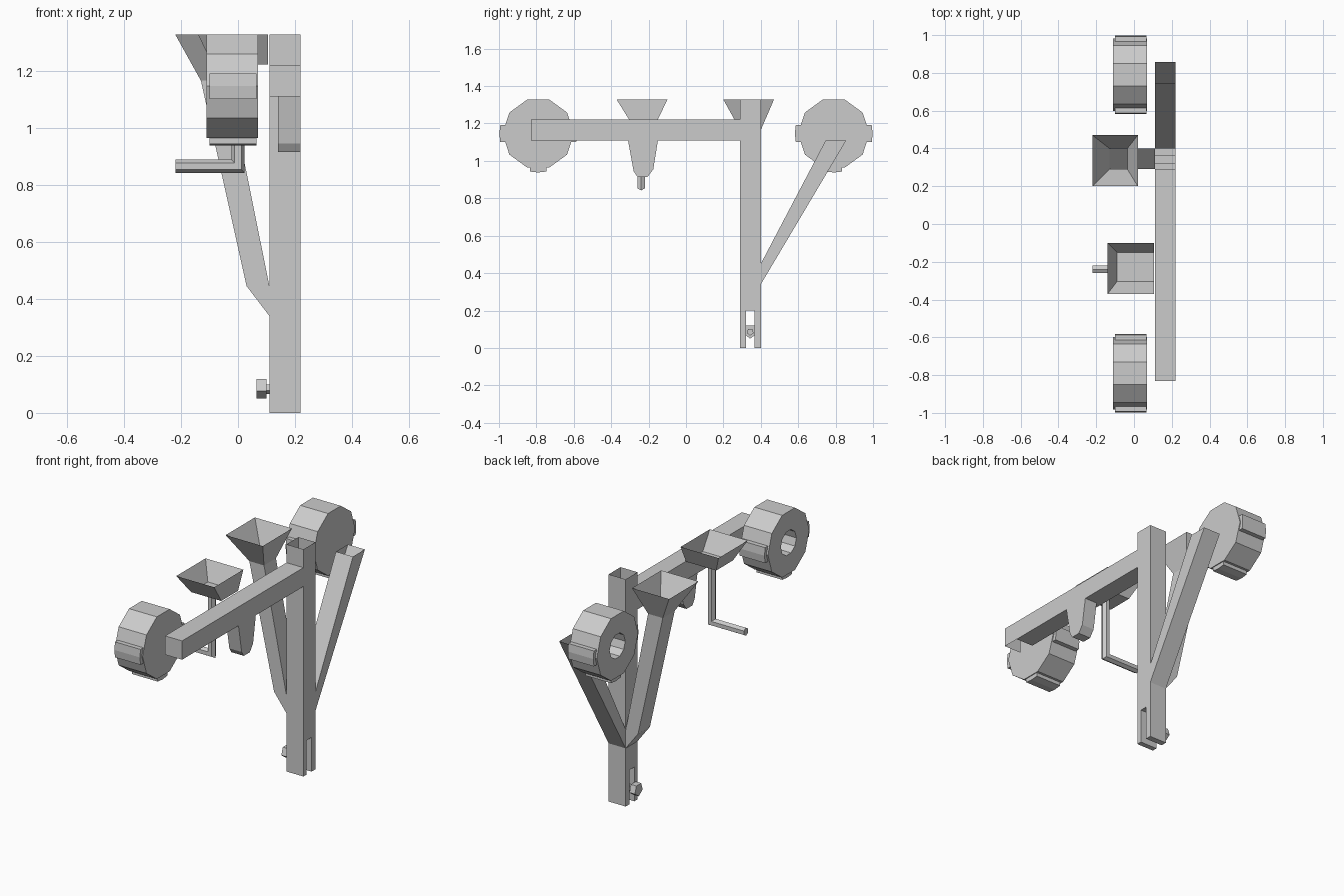
import bpy, bmesh, math

if "Cube" in bpy.data.objects:
    bpy.data.objects.remove(bpy.data.objects["Cube"])


def finish(name, bm):
    bmesh.ops.recalc_face_normals(bm, faces=bm.faces)
    me = bpy.data.meshes.new(name)
    bm.to_mesh(me)
    bm.free()
    ob = bpy.data.objects.new(name, me)
    bpy.context.collection.objects.link(ob)
    return ob


def loft(name, rings, start=True, end=True, skip=()):
    """Skin rings of equal length; optional end caps, skipped side strips stay open."""
    bm = bmesh.new()
    vs = [[bm.verts.new(p) for p in r] for r in rings]
    n = len(rings[0])
    for a, b in zip(vs, vs[1:]):
        for i in range(n):
            if i not in skip:
                j = (i + 1) % n
                bm.faces.new((a[i], a[j], b[j], b[i]))
    if start:
        bm.faces.new(vs[0])
    if end:
        bm.faces.new(vs[-1])
    return finish(name, bm)


def prism_x(name, pts, lo, hi, skip=(), start=True):
    """Side profile (y, z) extruded along x."""
    return loft(name, [[(x, y, z) for y, z in pts] for x in (lo, hi)], start, True, skip)


def rect(x0, x1, y0, y1, z):
    return [(x0, y0, z), (x1, y0, z), (x1, y1, z), (x0, y1, z)]


def ngon(x, y, z, r, n, a0):
    return [(x, y + r * math.cos(a0 + 2 * math.pi * i / n),
             z + r * math.sin(a0 + 2 * math.pi * i / n)) for i in range(n)]


XA, XB = 0.11, 0.22

# Forked post, open at the top
prism_x("post", [(0.29, 0), (0.32, 0), (0.32, 0.2), (0.365, 0.2), (0.365, 0),
                 (0.40, 0), (0.40, 1.327), (0.29, 1.327)], XA, XB, skip=(6,))

# Horizontal beam and its hollow end
prism_x("beam", [(-0.73, 1.11), (0.29, 1.11), (0.29, 1.22), (-0.73, 1.22)], XA, XB)
prism_x("beam_end", [(-0.83, 1.11), (-0.73, 1.11), (-0.73, 1.22), (-0.83, 1.22)],
        XA, XB, skip=(0, 1), start=False)

# Rounded lug hanging from the beam
prism_x("lug", [(-0.31, 1.11), (-0.28, 0.945), (-0.26, 0.915), (-0.205, 0.915),
                (-0.175, 0.955), (-0.15, 1.11)], 0.14, XB)

# Rear brace, open at the top
prism_x("rear_brace", [(0.40, 0.34), (0.857, 1.11), (0.747, 1.11), (0.40, 0.45)],
        XA, XB, skip=(1,))

# Side brace carrying the tall funnel
side = [(0.11, 0.34), (0.03, 0.445), (-0.13, 1.165), (-0.035, 1.165), (0.11, 0.445)]
loft("side_brace", [[(x, y, z) for x, z in side] for y in (0.29, 0.40)], skip=(2,))

# Funnels
loft("tall_funnel", [rect(-0.13, -0.035, 0.29, 0.40, 1.165),
                     rect(-0.22, 0.02, 0.20, 0.47, 1.327)], start=False, end=False)
loft("low_funnel", [rect(-0.09, 0.105, -0.305, -0.15, 1.222),
                    rect(-0.14, 0.105, -0.37, -0.10, 1.327)], end=False)

# Crank rod with a mitred corner
hexa = [(0.023 * math.cos(i * math.pi / 3 + math.pi / 6),
         0.023 * math.sin(i * math.pi / 3 + math.pi / 6)) for i in range(6)]
loft("crank_rod", [[(-0.22, a - 0.24, 0.865 - b) for a, b in hexa],
                   [(b, a - 0.24, 0.865 - b) for a, b in hexa],
                   [(b, a - 0.24, 1.222) for a, b in hexa]])

# Bolt in the fork
loft("bolt_head", [ngon(x, 0.343, 0.088, 0.038, 5, -math.pi / 2) for x in (0.065, 0.10)])
loft("bolt_shaft", [ngon(x, 0.343, 0.085, 0.019, 5, -math.pi / 2) for x in (0.10, 0.14)])

# Ten-sided wheels with a blind hub hole and tabs on three sides
CZ = 1.146
for label, cy in (("front", -0.79), ("rear", 0.79)):
    loft(label + "_wheel", [ngon(x, cy, CZ, r, 10, 0) for x, r in
                            ((0.07, 0.191), (-0.11, 0.191), (-0.11, 0.072), (0.0, 0.072))])
    for tab, a in (("outer", 0), ("inner", math.pi), ("lower", -math.pi / 2)):
        c, s = math.cos(a), math.sin(a)
        prof = [(0.15, -0.045), (0.203, -0.045), (0.208, 0.0), (0.203, 0.045), (0.15, 0.045)]
        prism_x(f"{label}_wheel_{tab}_tab",
                [(cy + u * c - v * s, CZ + u * s + v * c) for u, v in prof], -0.10, 0.065)
